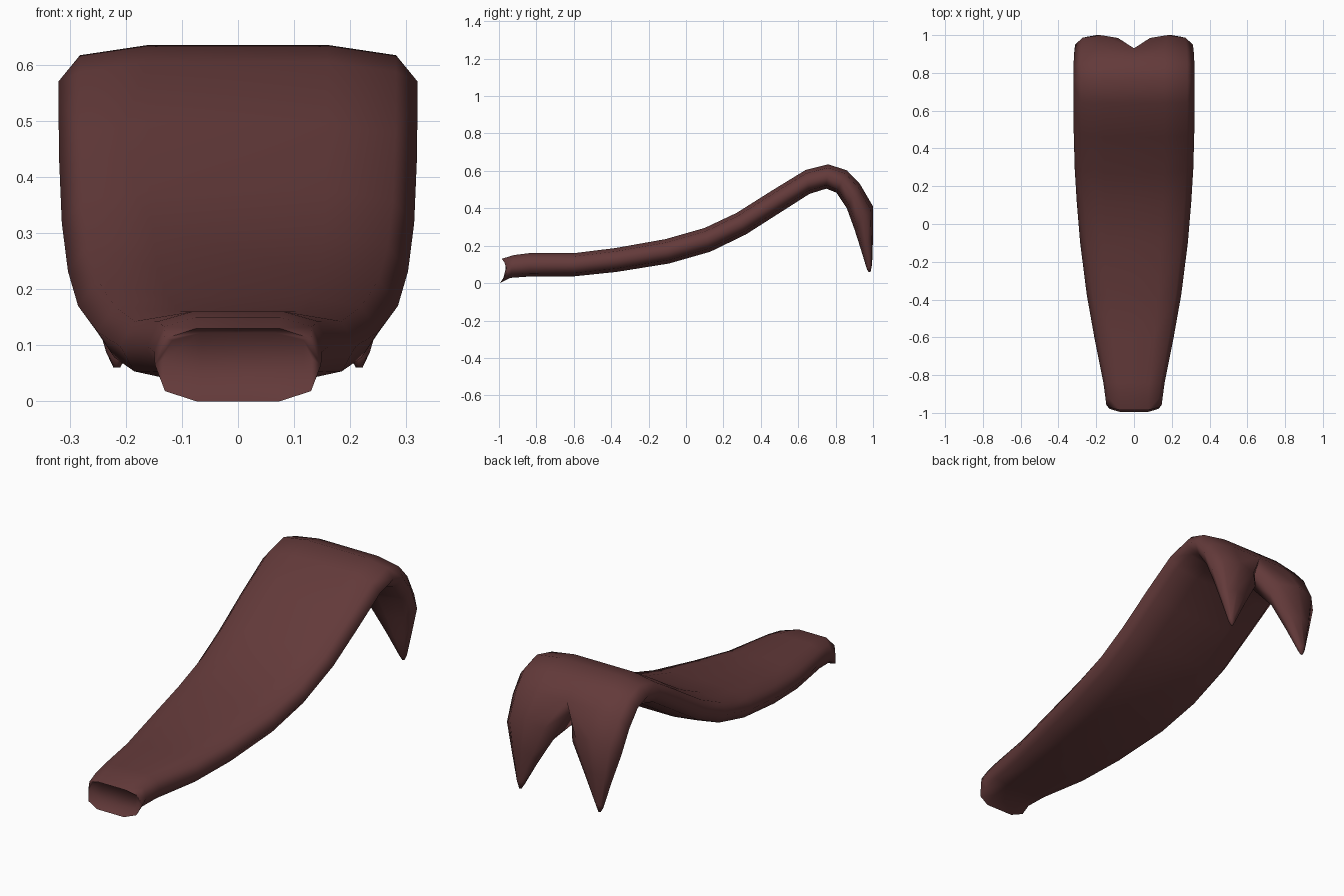
import bpy, bmesh
from mathutils import Vector

if "Cube" in bpy.data.objects:
    bpy.data.objects.remove(bpy.data.objects["Cube"])

# Half cross-sections (across, through thickness); the body's last point is the centre seam
BODY = [(0, 1), (.5, 1), (.88, .72), (1, 0), (.88, -.72), (.5, -1), (0, -1), (0, 0)]
PRONG = [(-.7, .7), (0, 1), (.7, .72), (1, 0), (.7, -.72), (0, -1), (-.7, -.7), (-1, 0)]

# Body stations: top (y, z), bottom (y, z), half width
STATIONS = [
    ((-.985, .13), (-.995, 0), .148), ((-.92, .15), (-.94, .028), .15),
    ((-.84, .16), (-.84, .035), .162), ((-.6, .16), (-.6, .036), .21),
    ((-.38, .187), (-.37, .06), .25), ((-.11, .235), (-.09, .105), .285),
    ((.1, .295), (.13, .168), .303), ((.27, .375), (.32, .26), .314),
    ((.46, .495), (.5, .375), .319), ((.64, .605), (.66, .477), .32),
    ((.76, .635), (.75, .505), .32), ((.86, .603), (.805, .483), .32),
    ((.93, .53), (.86, .40), .318)]
# Prong stations: top, bottom, inner x, outer x
PRONGS = [((1.0, .41), (.90, .29), .045, .312),
          ((1.0, .25), (.935, .18), .125, .272),
          ((.995, .10), (.967, .075), .195, .235),
          ((.987, .06), (.975, .06), .21, .222)]

bm = bmesh.new()


def ring(profile, top, bottom, centre, half):
    t, b = Vector(top), Vector(bottom)
    out = []
    for u, v in profile:
        p = (t + b) / 2 + (t - b) / 2 * v
        out.append(bm.verts.new((centre + u * half, p.x, p.y)))
    return out


def bridge(a, b, count):
    n = len(a)
    for i in range(count):
        j = (i + 1) % n
        bm.faces.new((a[i], a[j], b[j], b[i]))


# Half of the curved body, open along the centre line
rings = []
for i, (t, b, w) in enumerate(STATIONS):
    last = i == len(STATIONS) - 1
    rings.append(ring(BODY if last else BODY[:7], t, b, 0, w))
for a, b in zip(rings, rings[1:]):
    bridge(a, b, 6)

# Root end: curved rim and shallow hollow cap
rings[0][3].co.y += .035
for k in (2, 4):
    rings[0][k].co.y += .015
cap = ring(BODY[:7], (-.962, .122), (-.967, .03), 0, .132)
bridge(cap, rings[0], 6)
bm.faces.new(cap)

# Forked tip: one closed prong continuing the half body
previous = rings[-1]
for t, b, xi, xo in PRONGS:
    r = ring(PRONG, t, b, (xi + xo) / 2, (xo - xi) / 2)
    bridge(previous, r, 8)
    previous = r
bm.faces.new(previous)

# Mirror to the other side
bmesh.ops.mirror(bm, geom=bm.verts[:] + bm.edges[:] + bm.faces[:],
                 axis='X', merge_dist=.0005)
bmesh.ops.remove_doubles(bm, verts=bm.verts[:], dist=.0005)
bmesh.ops.recalc_face_normals(bm, faces=bm.faces[:])

mesh = bpy.data.meshes.new("forked_tongue")
bm.to_mesh(mesh)
bm.free()
tongue = bpy.data.objects.new("forked_tongue", mesh)
bpy.context.collection.objects.link(tongue)

mat = bpy.data.materials.new("dark reddish brown")
mat.diffuse_color = (.125, .042, .042, 1)
mat.use_nodes = True
mat.node_tree.nodes["Principled BSDF"].inputs["Base Color"].default_value = mat.diffuse_color
mesh.materials.append(mat)

bpy.context.view_layer.objects.active = tongue
tongue.select_set(True)
bpy.ops.object.shade_smooth_by_angle(angle=1.48)
